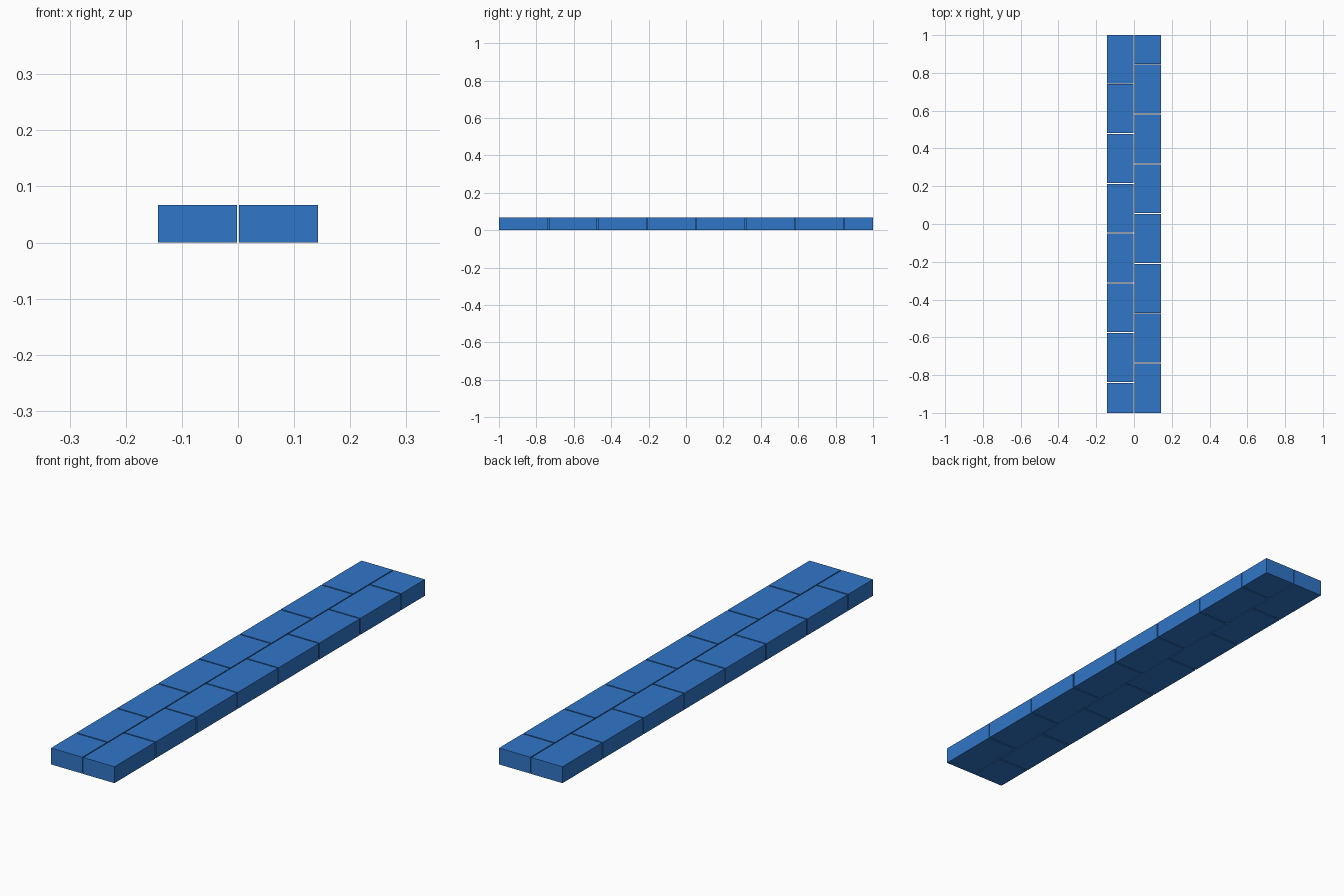
import bpy, bmesh

if "Cube" in bpy.data.objects:
    bpy.data.objects.remove(bpy.data.objects["Cube"])

HALF_LEN, HALF_WID, HEIGHT = 1.0, 0.143, 0.067
PITCH, GAP = 0.2636, 0.005

mat = bpy.data.materials.new("brick_blue")
mat.diffuse_color = (0.03, 0.18, 0.58, 1)
mat.use_nodes = True
mat.node_tree.nodes["Principled BSDF"].inputs["Base Color"].default_value = mat.diffuse_color


def brick(name, x0, x1, y0, y1):
    bm = bmesh.new()
    bmesh.ops.create_cube(bm, size=1)
    bmesh.ops.scale(bm, verts=bm.verts, vec=(x1 - x0, y1 - y0, HEIGHT))
    me = bpy.data.meshes.new(name)
    bm.to_mesh(me)
    bm.free()
    me.materials.append(mat)
    ob = bpy.data.objects.new(name, me)
    ob.location = ((x0 + x1) / 2, (y0 + y1) / 2, HEIGHT / 2)
    bpy.context.collection.objects.link(ob)


def row(name, x0, x1, first_joint):
    # bricks trimmed flush with both ends of the path
    joints = [first_joint + PITCH * i for i in range(7)]
    starts = [-HALF_LEN] + [j + GAP / 2 for j in joints]
    ends = [j - GAP / 2 for j in joints] + [HALF_LEN]
    for i, (a, b) in enumerate(zip(starts, ends)):
        brick(f"{name}_brick_{i + 1}", x0, x1, a, b)


# two staggered rows of bricks with a narrow joint between
row("left", -HALF_WID, -0.002, -0.839)
row("right", 0.002, HALF_WID, -0.736)
